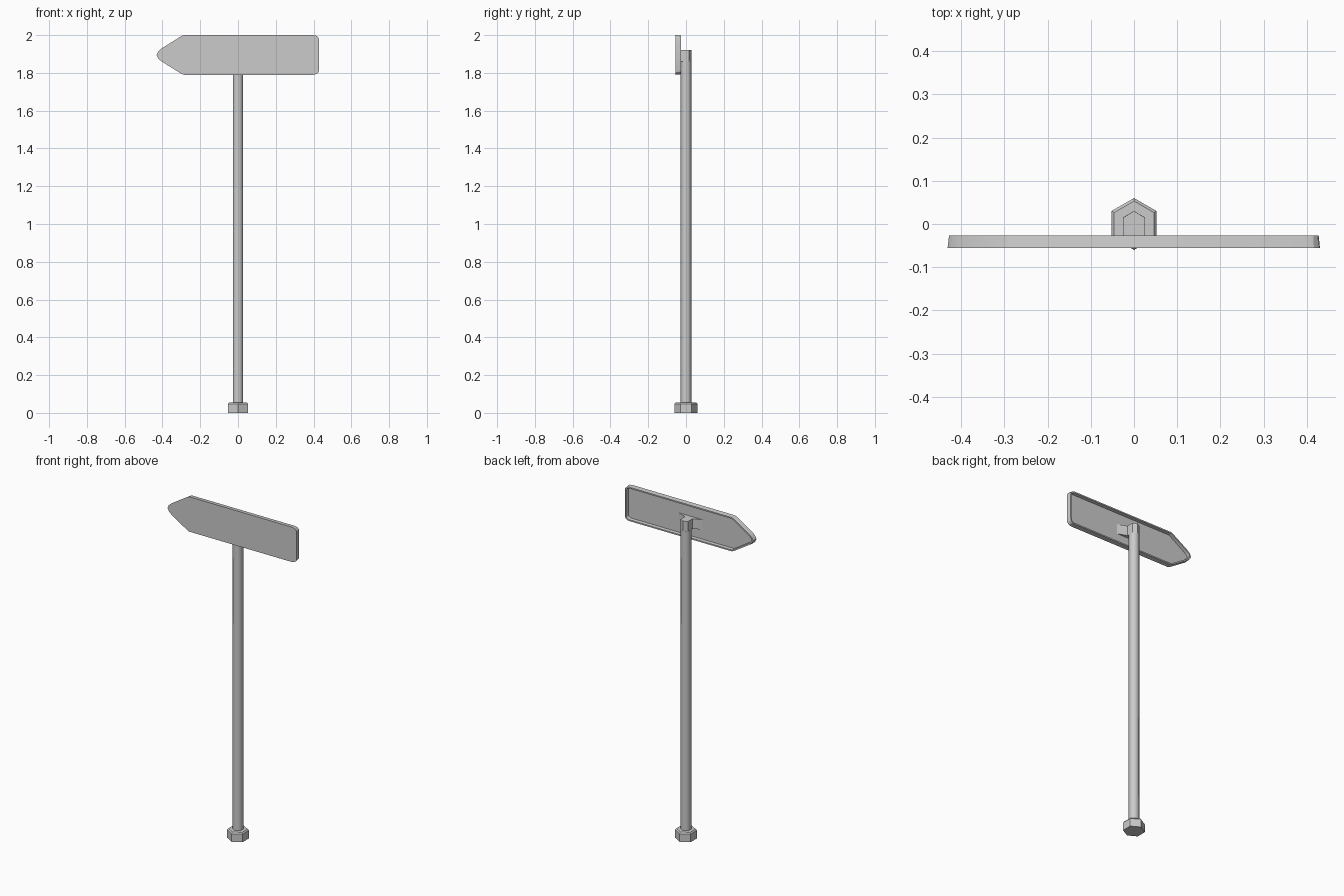
import bpy, bmesh, math
from mathutils import Vector

if "Cube" in bpy.data.objects:
    bpy.data.objects.remove(bpy.data.objects["Cube"])


def skin(name, rings, smooth=None):
    """Closed solid from a stack of equal-length point rings, capped at both ends."""
    bm = bmesh.new()
    loops = [[bm.verts.new(p) for p in ring] for ring in rings]
    n = len(loops[0])
    for a, b in zip(loops, loops[1:]):
        for i in range(n):
            j = (i + 1) % n
            bm.faces.new((a[i], a[j], b[j], b[i]))
    bm.faces.new(loops[0][::-1])
    bm.faces.new(loops[-1])
    bmesh.ops.recalc_face_normals(bm, faces=bm.faces)
    mesh = bpy.data.meshes.new(name)
    bm.to_mesh(mesh)
    bm.free()
    ob = bpy.data.objects.new(name, mesh)
    bpy.context.collection.objects.link(ob)
    if smooth:
        bpy.ops.object.select_all(action='DESELECT')
        ob.select_set(True)
        bpy.context.view_layer.objects.active = ob
        bpy.ops.object.shade_smooth_by_angle(angle=math.radians(smooth))
    return ob


def hexagon(r, z):
    return [(r * math.sin(k * math.pi / 3), r * math.cos(k * math.pi / 3), z) for k in range(6)]


def inset(points, d):
    """Mitred inward offset of a counter-clockwise outline."""
    out = []
    for i, p in enumerate(points):
        e1 = (p - points[i - 1]).normalized()
        e2 = (points[(i + 1) % len(points)] - p).normalized()
        n1, n2 = Vector((-e1.y, e1.x)), Vector((-e2.y, e2.x))
        out.append(p + (n1 + n2) * d / (1 + n1.dot(n2)))
    return out


# Hexagonal foot with a small top chamfer, and the pole
skin("foot", [hexagon(0.06, 0), hexagon(0.06, 0.048), hexagon(0.053, 0.056)])
skin("pole", [hexagon(0.03, 0.05), hexagon(0.03, 1.86)], smooth=61)

# Clamp at the pole top, flaring out to the back of the sign
half = [(0.08, -0.047), (0.025, -0.027), (0.025, 0.015)]
clamp = half + [(0, 0.03)] + [(-x, y) for x, y in reversed(half)]
skin("clamp", [[(x, y, z) for x, y in clamp] for z in (1.86, 1.92)])

# Arrow-shaped sign: a shallow tray, open at the back
top = [(0.43, 0.076), (0.427, 0.09), (0.416, 0.101), (0.40, 0.105), (-0.285, 0.105),
       (-0.298, 0.101), (-0.405, 0.034), (-0.423, 0.018)]
outline = [Vector(p) for p in top + [(-0.431, 0)] + [(x, -z) for x, z in reversed(top)]]
layers = [(0, -0.055), (0.003, -0.027), (0.011, -0.027), (0.013, -0.047)]
skin("sign_panel", [[(p.x, y, 1.895 + p.y) for p in inset(outline, d)] for d, y in layers], smooth=30)
